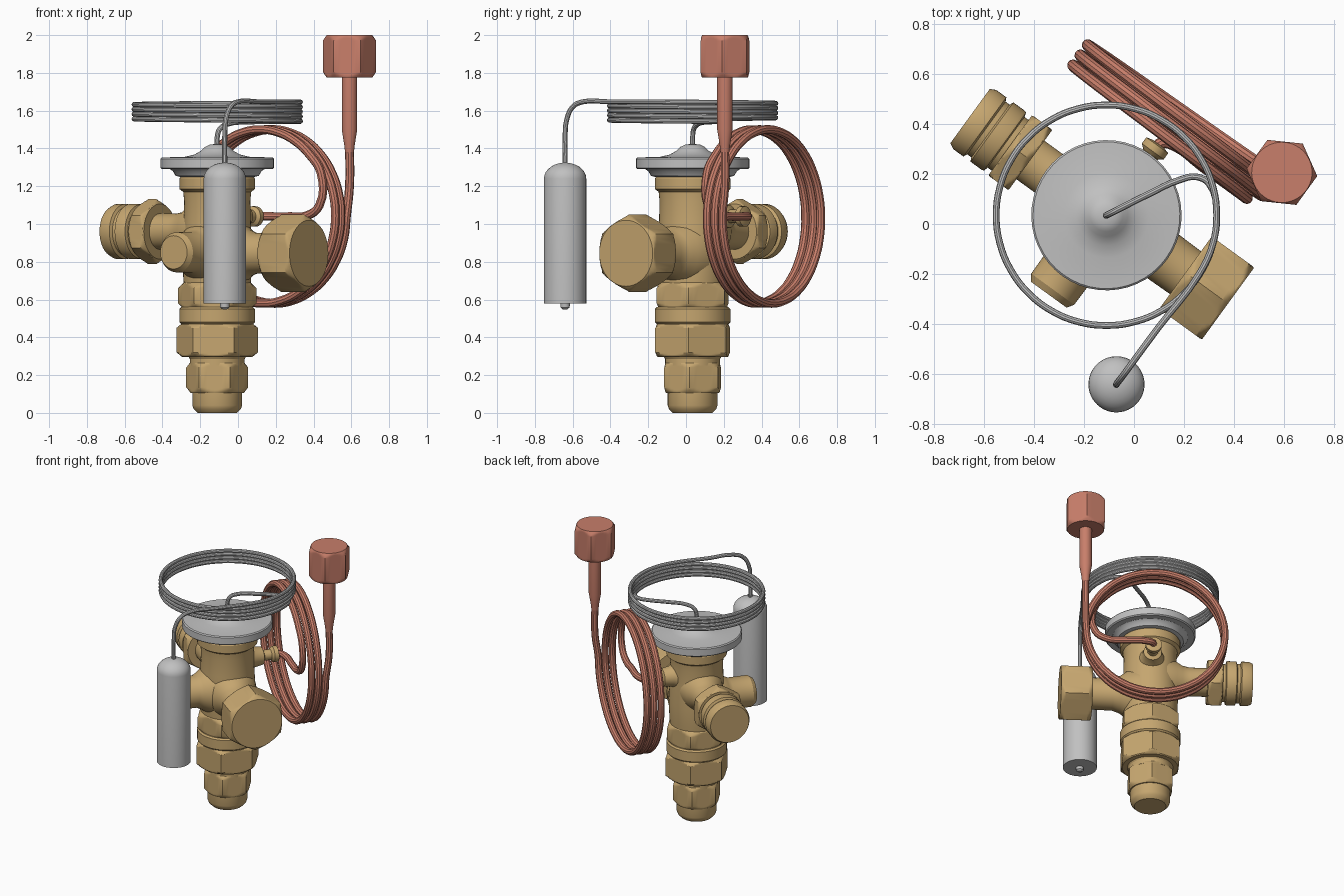
import bpy, bmesh
from math import sin, cos, pi, radians
from mathutils import Vector, Matrix

cube = bpy.data.objects.get("Cube")
if cube:
    bpy.data.objects.remove(cube, do_unlink=True)


def material(name, rgb):
    m = bpy.data.materials.new(name)
    m.use_nodes = True
    m.diffuse_color = (*rgb, 1)
    m.node_tree.nodes["Principled BSDF"].inputs["Base Color"].default_value = (*rgb, 1)
    return m


BRASS = material("brass", (0.56, 0.38, 0.16))
COPPER = material("copper", (0.58, 0.21, 0.145))
STEEL = material("steel", (0.53, 0.53, 0.53))

UP = Vector((0, 0, 1))
AXIS = Vector((-0.11, 0.035, 0))            # vertical axis of the valve body
TURN = radians(-36)                         # the valve is turned about its axis
ALONG = Vector((cos(TURN), sin(TURN), 0))   # outlet direction
ACROSS = Vector((-sin(TURN), cos(TURN), 0)) # equaliser port direction
SEG = 48


def smooth(ob):
    bpy.ops.object.select_all(action='DESELECT')
    ob.select_set(True)
    bpy.context.view_layer.objects.active = ob
    bpy.ops.object.shade_smooth_by_angle(angle=radians(30))


def lathe(name, profile, mat, origin=AXIS, direction=UP, flat=None, spin=-6):
    """Revolve (radius, height) points; 'flat' clips the rings to a hexagon."""
    direction = Vector(direction)
    if abs(direction.z) > 0.9:
        x = Vector((cos(radians(spin)), sin(radians(spin)), 0))
    else:
        x = UP
    y = direction.cross(x)
    bm = bmesh.new()
    rings = []
    for r, h in profile:
        ring = []
        for i in range(SEG):
            a = 2 * pi * i / SEG
            rad = r
            if flat:
                rad = min(r, flat / cos(a % (pi / 3) - pi / 6))
            ring.append(bm.verts.new(origin + direction * h + (x * cos(a) + y * sin(a)) * rad))
        rings.append(ring)
    for lo, hi in zip(rings, rings[1:]):
        for i in range(SEG):
            j = (i + 1) % SEG
            bm.faces.new((lo[i], lo[j], hi[j], hi[i]))
    bm.faces.new(rings[0][::-1])
    bm.faces.new(rings[-1])
    bmesh.ops.recalc_face_normals(bm, faces=bm.faces)
    me = bpy.data.meshes.new(name)
    bm.to_mesh(me)
    bm.free()
    me.materials.append(mat)
    ob = bpy.data.objects.new(name, me)
    bpy.context.collection.objects.link(ob)
    smooth(ob)
    return ob


def hex_nut(name, start, end, corner, mat, chamfer=0.03, **kw):
    """Hexagonal nut with turned chamfers at both ends."""
    flat = corner * cos(pi / 6)
    steps = [k / 4 for k in range(5)]
    rise = [(flat * 0.98 + (corner - flat * 0.98) * t, start + chamfer * t) for t in steps]
    fall = [(r, end - (h - start)) for r, h in reversed(rise)]
    return lathe(name, rise + fall, mat, flat=flat, **kw)


def tube(name, points, radius, mat):
    cu = bpy.data.curves.new(name, 'CURVE')
    cu.dimensions = '3D'
    cu.bevel_depth = radius
    cu.bevel_resolution = 3
    cu.resolution_u = 4
    cu.use_fill_caps = True
    sp = cu.splines.new('BEZIER')
    sp.bezier_points.add(len(points) - 1)
    for bp, p in zip(sp.bezier_points, points):
        bp.co = p
        bp.handle_left_type = bp.handle_right_type = 'AUTO'
    cu.materials.append(mat)
    ob = bpy.data.objects.new(name, cu)
    bpy.context.collection.objects.link(ob)
    bpy.ops.object.select_all(action='DESELECT')
    ob.select_set(True)
    bpy.context.view_layer.objects.active = ob
    bpy.ops.object.convert(target='MESH')
    smooth(bpy.context.view_layer.objects.active)


def at(along, across, z):
    return AXIS + ALONG * along + ACROSS * across + UP * z


# Central body, from the closing cap at the bottom to the collar
lathe("bottom_cap", [(0.105, 0), (0.125, 0.02), (0.132, 0.04), (0.132, 0.14)], BRASS)
hex_nut("lower_nut", 0.105, 0.27, 0.165, BRASS)
lathe("lower_neck", [(0.145, 0.25), (0.145, 0.285), (0.16, 0.31)], BRASS)
hex_nut("main_nut", 0.295, 0.475, 0.217, BRASS, chamfer=0.025)
lathe("body_ring", [(0.19, 0.47), (0.2, 0.48), (0.2, 0.55), (0.19, 0.56)], BRASS)
hex_nut("body_base", 0.55, 0.69, 0.208, BRASS)
lathe("body", [(0.17, 0.6), (0.18, 0.72), (0.185, 0.85), (0.178, 1.0), (0.175, 1.12),
               (0.18, 1.17), (0.2, 1.185), (0.2, 1.24), (0.19, 1.255)], BRASS)

# Diaphragm head
lathe("diaphragm_head", [(0.2, 1.25), (0.22, 1.255), (0.235, 1.28), (0.25, 1.29), (0.292, 1.29),
                         (0.3, 1.297), (0.3, 1.345), (0.293, 1.352), (0.17, 1.356),
                         (0.12, 1.368), (0.085, 1.388), (0.065, 1.408), (0.04, 1.42),
                         (0.015, 1.423)], STEEL)

# Outlet arm with its cap nut
outlet = dict(origin=AXIS + UP * 0.845, direction=ALONG)
lathe("outlet_arm", [(0.175, 0.08), (0.155, 0.16), (0.125, 0.2), (0.108, 0.25), (0.105, 0.42)],
      BRASS, **outlet)
hex_nut("outlet_nut", 0.39, 0.6, 0.206, BRASS, **outlet)

# Inlet arm with hexagon and ringed end
inlet = dict(origin=AXIS + UP * 0.96, direction=-ALONG)
lathe("inlet_arm", [(0.15, 0.1), (0.13, 0.17), (0.105, 0.21), (0.095, 0.26), (0.095, 0.4)],
      BRASS, **inlet)
hex_nut("inlet_hexagon", 0.375, 0.475, 0.172, BRASS, chamfer=0.022, **inlet)
lathe("inlet_end", [(0.125, 0.46), (0.125, 0.495), (0.143, 0.5), (0.146, 0.51), (0.146, 0.565),
                    (0.13, 0.572), (0.13, 0.592), (0.146, 0.6), (0.146, 0.65),
                    (0.134, 0.673)], BRASS, **inlet)

# Plain front arm
lathe("front_arm", [(0.17, 0.08), (0.15, 0.16), (0.122, 0.2), (0.108, 0.23), (0.106, 0.365),
                    (0.088, 0.392)], BRASS, origin=AXIS + UP * 0.85, direction=-ACROSS)

# Equaliser port
lathe("equaliser_port", [(0.09, 0.14), (0.07, 0.18), (0.06, 0.24), (0.036, 0.25), (0.036, 0.3),
                         (0.054, 0.315), (0.054, 0.345), (0.03, 0.352)],
      BRASS, origin=AXIS + UP * 1.04, direction=ACROSS)

# Copper line: out of the port, three turns, then straight up
COIL_R, COIL_Z = 0.46, 1.04
path = [at(0, 0.33, 1.04), at(0.01, 0.365, 1.04), at(0.05, 0.385, 1.04), at(0.2, 0.385, 1.04),
        at(0.31, 0.385, 1.045), at(0.39, 0.385, 1.1)]
first, last = 30, 1080
for deg in range(first, last + 1, 15):
    a = radians(deg)
    t = (deg - first) / (last - first)
    path.append(at(COIL_R * cos(a), 0.385 + 0.145 * t, COIL_Z + COIL_R * sin(a)))
riser = at(0.466, 0.55, 0)
path += [riser + UP * 1.2, riser + UP * 1.42]
tube("copper_coil", path, 0.0235, COPPER)
lathe("copper_sleeve", [(0.0235, 1.38), (0.028, 1.42), (0.041, 1.5), (0.041, 1.8)],
      COPPER, origin=riser)
hex_nut("copper_nut", 1.775, 2.0, 0.142, COPPER, chamfer=0.03, origin=riser)

# Sensing bulb
BULB = Vector((-0.07, -0.64, 0))
dome = [(0.112 * cos(a), 1.24 + 0.085 * sin(a)) for a in (radians(d) for d in range(0, 86, 12))]
lathe("sensing_bulb", [(0.112, 0.578)] + dome, STEEL, origin=BULB)
lathe("bulb_tip", [(0.012, 0.548), (0.024, 0.558), (0.026, 0.59)], STEEL, origin=BULB)

# Capillary: from the head, round the horizontal coil, out to the bulb
path = [AXIS + UP * 1.41, AXIS + UP * 1.46, AXIS + Vector((0.015, 0.007, 1.505)),
        AXIS + Vector((0.06, 0.03, 1.53)), AXIS + Vector((0.17, 0.085, 1.54)),
        AXIS + Vector((0.29, 0.14, 1.543)), AXIS + Vector((0.36, 0.153, 1.543)),
        AXIS + Vector((0.41, 0.125, 1.543))]
for deg in range(0, 4 * 360 + 16, 15):
    a = -radians(deg)
    path.append(AXIS + Vector((0.44 * cos(a), 0.44 * sin(a), 1.544 + 0.102 * deg / 1455)))
path += [Vector((0.26, -0.2, 1.647)), Vector((0.1, -0.41, 1.647)), Vector((0.0, -0.545, 1.647)),
         Vector((-0.04, -0.6, 1.62)), Vector((-0.065, -0.632, 1.55)),
         BULB + UP * 1.46, BULB + UP * 1.31]
tube("capillary_tube", path, 0.0135, STEEL)
